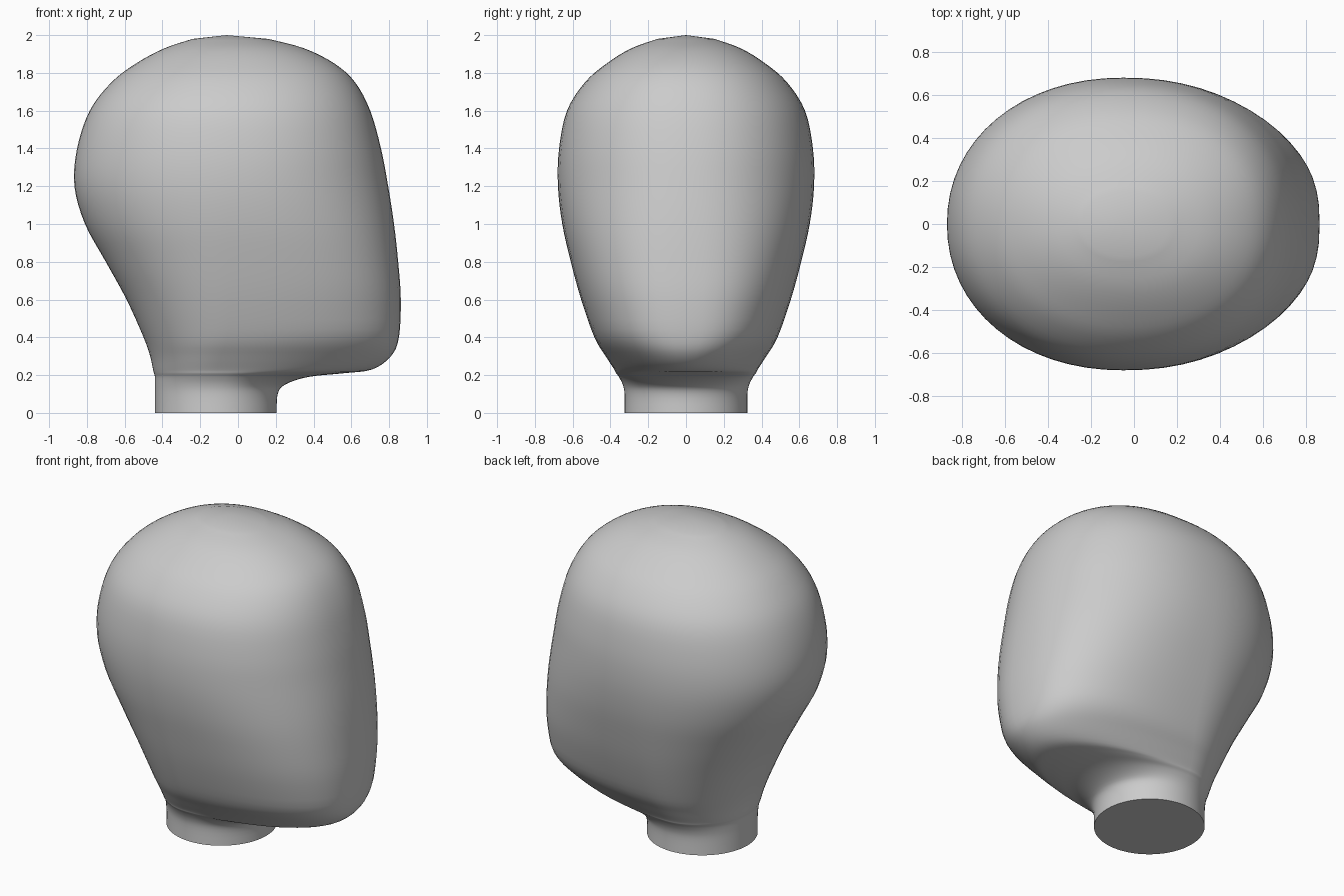
import bpy
import bmesh
import math

SEGMENTS = 64
STEPS_PER_SPAN = 4

# Horizontal sections: height, rear x, face x, half width
SECTIONS = [
    (0.0, -0.44, 0.205, 0.325),
    (0.1, -0.44, 0.21, 0.325),
    (0.15, -0.44, 0.25, 0.335),
    (0.19, -0.44, 0.37, 0.355),
    (0.21, -0.445, 0.56, 0.37),
    (0.23, -0.45, 0.71, 0.38),
    (0.3, -0.465, 0.81, 0.425),
    (0.4, -0.5, 0.852, 0.485),
    (0.6, -0.59, 0.862, 0.555),
    (0.8, -0.7, 0.848, 0.61),
    (1.0, -0.81, 0.826, 0.655),
    (1.2, -0.866, 0.795, 0.678),
    (1.4, -0.852, 0.757, 0.672),
    (1.6, -0.785, 0.7, 0.63),
    (1.75, -0.67, 0.62, 0.535),
    (1.85, -0.54, 0.51, 0.42),
    (1.93, -0.39, 0.35, 0.29),
    (1.98, -0.24, 0.16, 0.15),
]
CROWN = (-0.06, 0.0, 2.0)


def smoothstep(low, high, value):
    t = min(max((value - low) / (high - low), 0.0), 1.0)
    return t * t * (3 - 2 * t)


def spline(a, b, c, d, t):
    """Smooth curve from b to c, with a and d as neighbours."""
    return b + 0.5 * t * (c - a + t * (2 * a - 5 * b + 4 * c - d
                                       + t * (3 * (b - c) + d - a)))


def refine(rows):
    """Add smooth in-between sections."""
    result = []
    last = len(rows) - 1
    for i in range(last):
        near = [rows[max(i - 1, 0)], rows[i], rows[i + 1], rows[min(i + 2, last)]]
        for step in range(STEPS_PER_SPAN):
            t = step / STEPS_PER_SPAN
            result.append([spline(*values, t) for values in zip(*near)])
    result.append(rows[last])
    return result


def outline_point(section, angle):
    """Egg-shaped outline, squarer on the jaw and face."""
    z, rear, face, width = section
    jaw = smoothstep(0.2, 0.45, z)
    high = smoothstep(0.6, 1.3, z)
    middle = (rear + face) / 2
    centre = -0.115 + 0.065 * jaw
    centre += (middle - centre) * smoothstep(1.4, 1.9, z)
    c, s = math.cos(angle), math.sin(angle)
    if c > 0:
        power, reach = 2 + 0.55 * jaw - 0.35 * high, face - centre
    else:
        power, reach = 2 + 0.1 * jaw, centre - rear
    x = centre + reach * math.copysign(abs(c) ** (2 / power), c)
    y = width * math.copysign(abs(s) ** (2 / power), s)
    return x, y, z


def flat_material(name, colour):
    material = bpy.data.materials.new(name)
    material.use_nodes = True
    material.diffuse_color = colour
    shader = material.node_tree.nodes["Principled BSDF"]
    shader.inputs["Base Color"].default_value = colour
    return material


def build_head():
    bm = bmesh.new()
    rings = []
    for section in refine(SECTIONS):
        rings.append([bm.verts.new(outline_point(section, math.tau * k / SEGMENTS))
                      for k in range(SEGMENTS)])

    # Neck, jaw and skull surface
    for lower, upper in zip(rings, rings[1:]):
        for k in range(SEGMENTS):
            n = (k + 1) % SEGMENTS
            bm.faces.new((lower[k], lower[n], upper[n], upper[k]))

    # Flat neck base and rounded crown
    bm.faces.new(list(reversed(rings[0])))
    crown = bm.verts.new(CROWN)
    for k in range(SEGMENTS):
        bm.faces.new((rings[-1][k], rings[-1][(k + 1) % SEGMENTS], crown))

    bmesh.ops.recalc_face_normals(bm, faces=bm.faces)
    mesh = bpy.data.meshes.new("head")
    bm.to_mesh(mesh)
    bm.free()
    head = bpy.data.objects.new("head", mesh)
    bpy.context.collection.objects.link(head)
    return head


default_cube = bpy.data.objects.get("Cube")
if default_cube:
    bpy.data.objects.remove(default_cube, do_unlink=True)

head = build_head()
head.data.materials.append(flat_material("plain grey", (0.6, 0.6, 0.6, 1.0)))

# Smooth skin with a crisp edge around the neck base
bpy.ops.object.select_all(action="DESELECT")
head.select_set(True)
bpy.context.view_layer.objects.active = head
bpy.ops.object.shade_smooth_by_angle(angle=math.radians(50))
